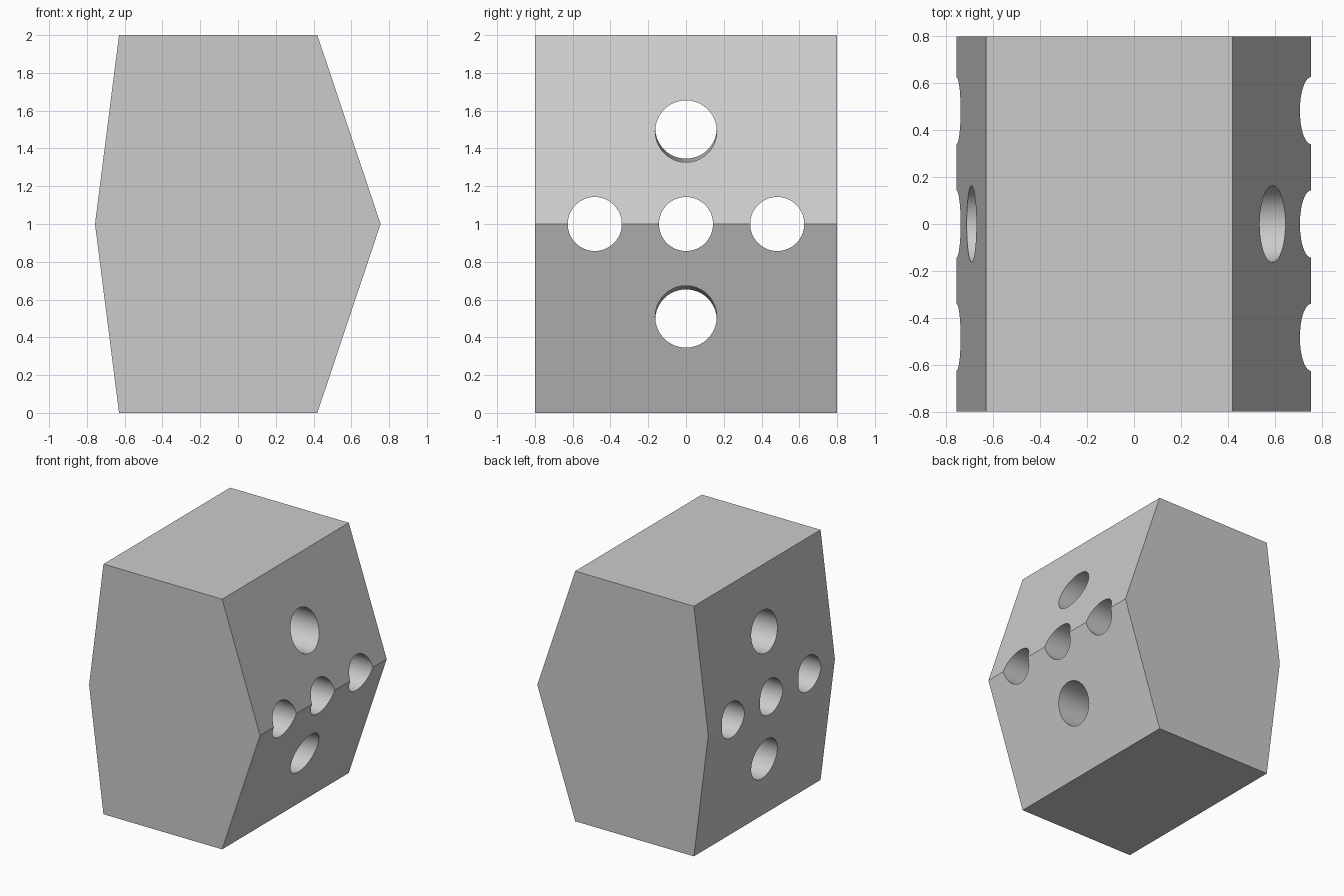
import bpy, bmesh, math
from mathutils import Vector

if "Cube" in bpy.data.objects:
    bpy.data.objects.remove(bpy.data.objects["Cube"], do_unlink=True)

grey = bpy.data.materials.new("plain_grey")
grey.use_nodes = True
grey.diffuse_color = (0.6, 0.6, 0.6, 1)
grey.node_tree.nodes["Principled BSDF"].inputs["Base Color"].default_value = grey.diffuse_color

# Hexagonal block: a profile in x and z, extruded along y
HALF_DEPTH = 0.8
profile = [(-0.63, 0), (0.42, 0), (0.755, 1), (0.42, 2), (-0.63, 2), (-0.757, 1)]
bm = bmesh.new()
face = bm.faces.new([bm.verts.new((x, -HALF_DEPTH, z)) for x, z in profile])
extruded = bmesh.ops.extrude_face_region(bm, geom=[face])["geom"]
bmesh.ops.translate(bm, vec=(0, 2 * HALF_DEPTH, 0),
                    verts=[v for v in extruded if isinstance(v, bmesh.types.BMVert)])
bmesh.ops.recalc_face_normals(bm, faces=bm.faces)
mesh = bpy.data.meshes.new("drilled_block")
bm.to_mesh(mesh)
bm.free()
mesh.materials.append(grey)
block = bpy.data.objects.new("drilled_block", mesh)
bpy.context.collection.objects.link(block)
bpy.context.view_layer.objects.active = block
block.select_set(True)


def drill(name, y, z, radius, tilt=0):
    """Cut a round hole right through the block, along x."""
    bpy.ops.mesh.primitive_cylinder_add(vertices=64, radius=radius, depth=3, location=(0, y, z))
    cutter = bpy.context.object
    cutter.name = name
    cutter.rotation_euler = (0, math.radians(90) + tilt, 0)
    cutter.hide_render = True
    cutter.data.materials.append(grey)
    cut = block.modifiers.new(name, "BOOLEAN")
    cut.operation = "DIFFERENCE"
    cut.solver = "EXACT"
    cut.object = cutter
    bpy.context.view_layer.objects.active = block
    bpy.ops.object.modifier_apply(modifier=name)
    bpy.data.objects.remove(cutter, do_unlink=True)


# Row of three straight holes along the middle ridge
for i in (-1, 0, 1):
    drill(f"middle_hole_{i + 2}", 0.483 * i, 1, 0.143)

# Larger holes above and below, spreading slightly toward the right side
for name, side in (("upper_hole", 1), ("lower_hole", -1)):
    drill(name, 0, 1 + 0.499 * side, 0.163, 0.014 * side)

# Smooth hole walls with sharp rims and block edges
bpy.ops.object.select_all(action="DESELECT")
block.select_set(True)
bpy.context.view_layer.objects.active = block
bpy.ops.object.shade_smooth_by_angle(angle=math.radians(6))
